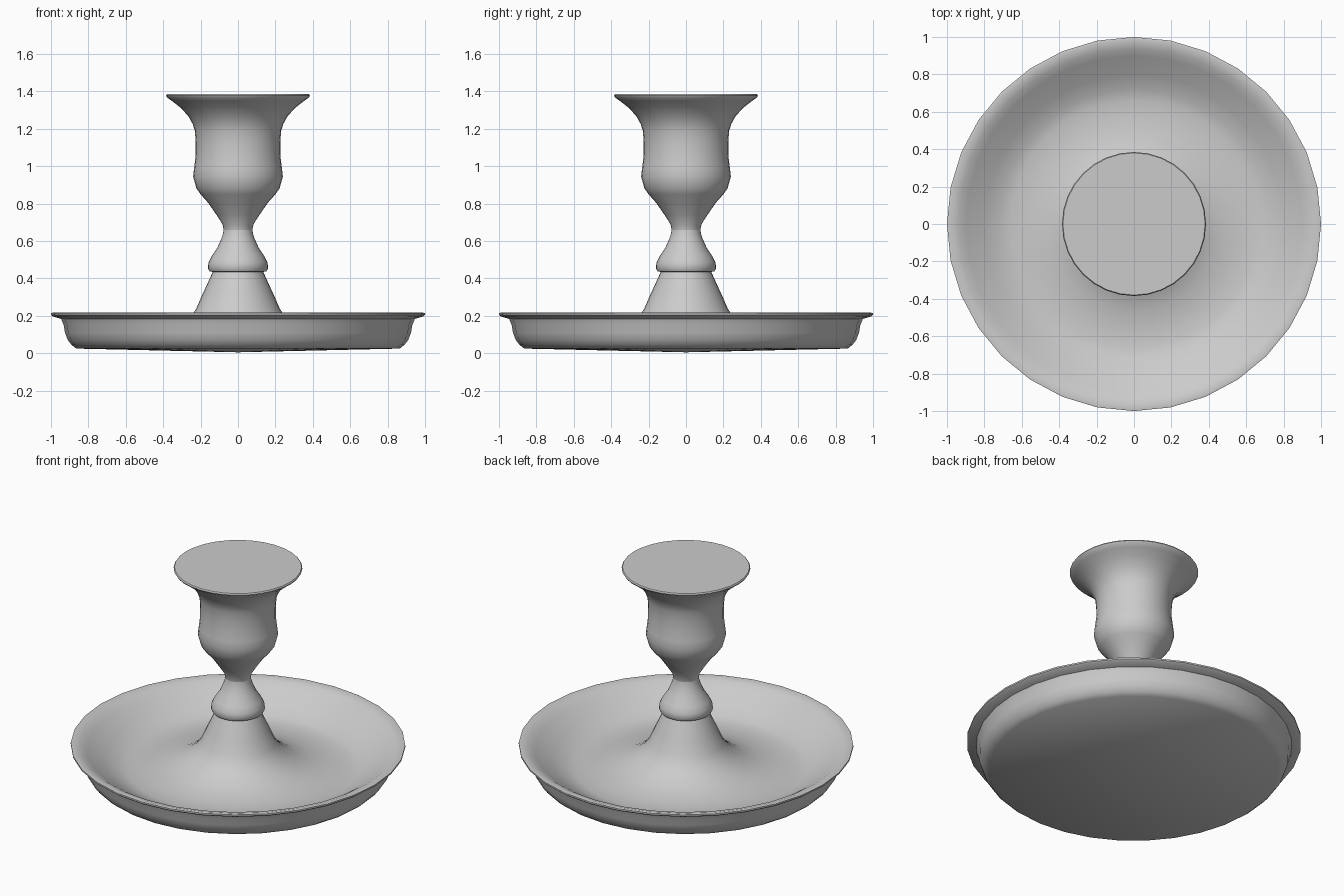
import bpy
import bmesh
from math import cos, sin, pi, radians

SIDES = 32


def lathe(name, profile):
    """Revolve (radius, z) points around the z axis; radius 0 makes a pole."""
    bm = bmesh.new()
    rings = []
    for r, z in profile:
        if r == 0:
            rings.append([bm.verts.new((0, 0, z))] * SIDES)
        else:
            rings.append([bm.verts.new((r * cos(2 * pi * i / SIDES), r * sin(2 * pi * i / SIDES), z))
                          for i in range(SIDES)])
    for low, high in zip(rings, rings[1:]):
        for i in range(SIDES):
            j = (i + 1) % SIDES
            corners = [low[i], low[j], high[j], high[i]]
            bm.faces.new(list(dict.fromkeys(corners)))
    mesh = bpy.data.meshes.new(name)
    bm.to_mesh(mesh)
    bm.free()
    obj = bpy.data.objects.new(name, mesh)
    bpy.context.collection.objects.link(obj)
    bpy.ops.object.select_all(action='DESELECT')
    obj.select_set(True)
    bpy.context.view_layer.objects.active = obj
    bpy.ops.object.shade_smooth_by_angle(angle=radians(40))
    return obj


# Drip dish: shallow underside, flared rim, floor rising into a conical foot
lathe("drip_dish", [
    (0, 0.005), (0.865, 0.025), (0.89, 0.045), (0.91, 0.07), (0.925, 0.11),
    (0.932, 0.15), (0.945, 0.183), (0.99, 0.197), (1.0, 0.205), (1.0, 0.215),
    (0.985, 0.218), (0.94, 0.205), (0.90, 0.18), (0.80, 0.115), (0.72, 0.075),
    (0.66, 0.062), (0.55, 0.065), (0.46, 0.08), (0.38, 0.105), (0.31, 0.145),
    (0.26, 0.187), (0.225, 0.235), (0.19, 0.315), (0.16, 0.38), (0.135, 0.435),
])

# Stem: rounded bead tapering to a narrow neck
lathe("stem", [
    (0.135, 0.435), (0.152, 0.438), (0.161, 0.455), (0.158, 0.485), (0.14, 0.52),
    (0.11, 0.565), (0.09, 0.61), (0.08, 0.64), (0.077, 0.66),
])

# Candle cup: bulb, straight barrel and flared lip with a flat closed top
lathe("candle_cup", [
    (0.077, 0.66), (0.083, 0.69), (0.115, 0.74), (0.16, 0.805), (0.20, 0.85),
    (0.222, 0.88), (0.24, 0.945), (0.234, 0.995), (0.226, 1.06), (0.226, 1.13),
    (0.231, 1.19), (0.242, 1.225), (0.267, 1.27), (0.31, 1.315), (0.355, 1.35),
    (0.38, 1.368), (0.385, 1.377), (0.38, 1.385), (0, 1.385),
])
